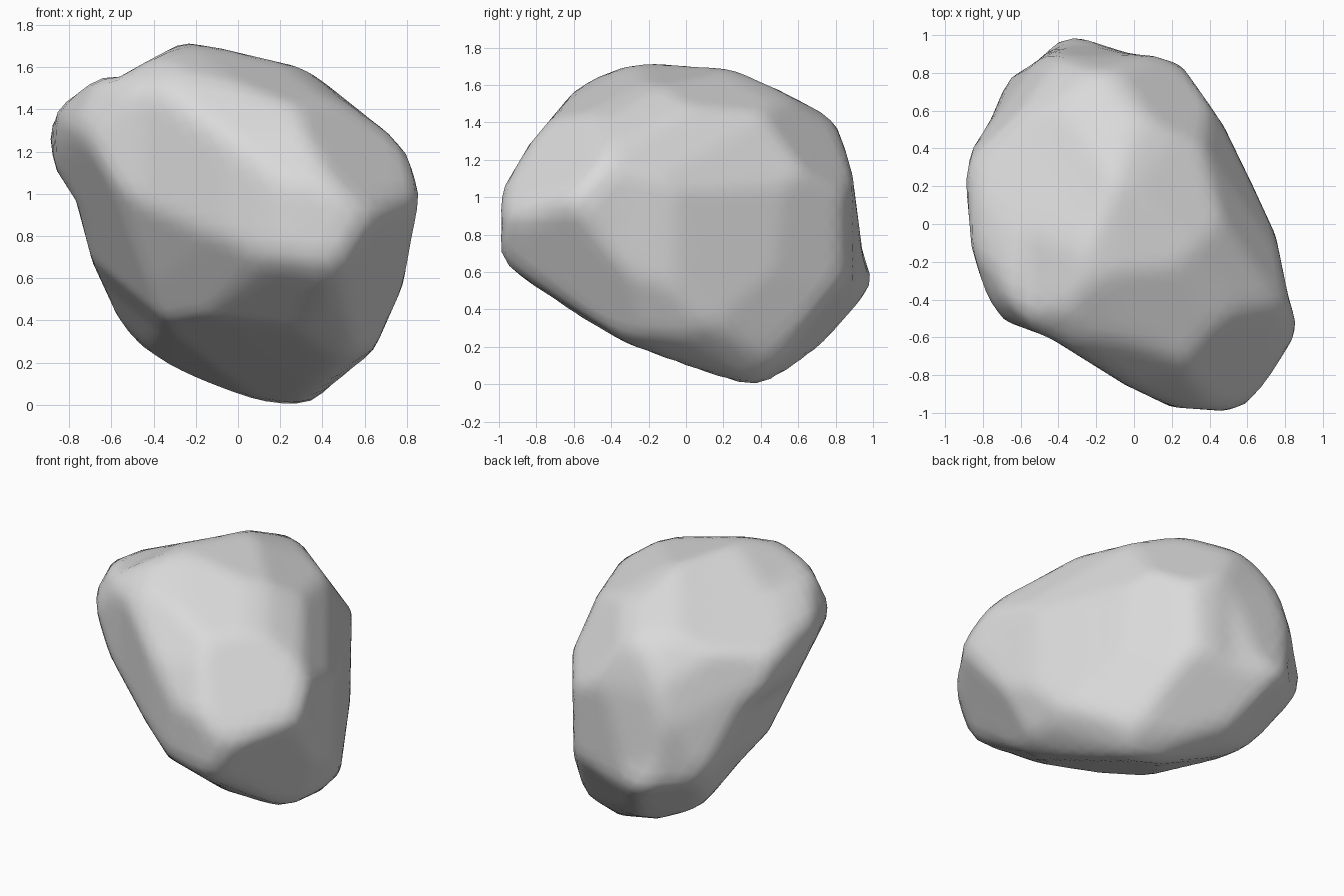
import bpy
import bmesh
from math import sin, cos, radians
from mathutils import Vector

default_cube = bpy.data.objects.get("Cube")
if default_cube:
    bpy.data.objects.remove(default_cube, do_unlink=True)

TURN, TILT = radians(35), radians(25)
HALF_HEIGHT = 0.858


def slanted_axes(side, depth, tilt):
    """Right and up axes of a slanted carving plane."""
    out = Vector((side * sin(TURN) * cos(tilt), depth * cos(TURN) * cos(tilt), sin(tilt)))
    right = Vector((0, 0, 1)).cross(out).normalized()
    return right, out.cross(right)


def outline(axes, *flat):
    """Outline corners, given in hundredths from the rock's centre."""
    corners = [Vector(pair) / 100 for pair in zip(flat[::2], flat[1::2])]
    return axes, list(zip(corners, corners[1:] + corners[:1]))


def cross(a, b):
    return a.x * b.y - a.y * b.x


def reach(direction, carving):
    """Distance from the centre to an outline's edge along a direction."""
    (right, up), edges = carving
    ray = Vector((direction.dot(right), direction.dot(up)))
    furthest = 0
    for start, end in edges:
        span = end - start
        det = cross(ray, span)
        if abs(det) < 1e-7:
            continue
        distance = cross(start, span) / det
        along = cross(start, ray) / det
        if distance > 0 and -1e-4 <= along <= 1.0001:
            furthest = max(furthest, distance)
    return furthest or 9


def carve(verts):
    """Trim everything outside the outlines and the flat facets."""
    for vert in verts:
        length = vert.co.length
        direction = vert.co / length
        limits = [reach(direction, carving) for carving in carvings]
        for normal, depth in facets:
            facing = direction.dot(normal)
            if facing > 0.1:
                limits.append(depth / facing)
        vert.co = direction * min(length, *limits)


X, Y, Z = Vector((1, 0, 0)), Vector((0, 1, 0)), Vector((0, 0, 1))

# Outlines that the boulder is carved to
front = outline((X, Z), -26, 86, -8, 83, 30, 74, 43, 67, 80, 39, 87, 23, 88, 10,
                80, -25, 64, -61, 48, -76, 33, -85, 17, -86, 0, -82, -36, -68,
                -46, -61, -57, -44, -69, -18, -77, 12, -87, 26, -89, 42, -86, 56,
                -64, 70, -59, 68, -43, 77)
side = outline((Y, Z), -16, 86, 1, 85, 28, 83, 36, 77, 48, 74, 71, 62, 79, 56,
               85, 40, 89, 26, 95, -20, 100, -22, 99, -36, 92, -47, 47, -86,
               21, -86, 0, -80, -31, -65, -53, -55, -75, -41, -100, -21,
               -100, 7, -97, 20, -84, 42, -59, 72, -46, 82)
top = outline((X, Y), -37, 100, -33, 100, -2, 90, 10, 89, 26, 84, 46, 55, 63, 20,
              75, -6, 82, -40, 88, -59, 79, -75, 63, -94, 48, -99, 20, -97,
              -5, -85, -45, -60, -72, -50, -77, -43, -86, -12, -89, 22,
              -86, 40, -69, 75, -50, 87)
front_corner = outline(slanted_axes(1, -1, TILT), 6, 86, 29, 83, 39, 77, 69, 37,
                       68, -17, 62, -61, 50, -72, 35, -79, 22, -81, -6, -73,
                       -42, -52, -56, -30, -82, 18, -86, 40, -86, 49, -76, 67,
                       -58, 74, -13, 82)
back_corner = outline(slanted_axes(-1, 1, TILT), -4, 82, 36, 82, 57, 79, 75, 65,
                      86, 42, 85, 32, 50, -36, 33, -54, 17, -73, 7, -83, -17, -89,
                      -40, -87, -58, -76, -65, -64, -69, -46, -69, 12, -54, 46,
                      -39, 68, -18, 79)
underside = outline(slanted_axes(1, 1, -TILT), 27, 82, 57, 75, 71, 65, 83, 51,
                    92, 26, 99, -9, 89, -23, 68, -46, 49, -54, 14, -61, -23, -60,
                    -56, -58, -99, -40, -107, -9, -107, 10, -99, 32, -63, 53,
                    -36, 69, 10, 80)
carvings = (front, side, top, front_corner, back_corner, underside)

# Broad flat facets: below the nose, two under the back, above the nose
facets = ((Vector((0.79, -0.4, -0.46)), 0.87),
          (Vector((0.26, 0.8, -0.54)), 0.9),
          (Vector((-0.5, 0.5, -0.7)), 0.9),
          (Vector((0.55, -0.55, 0.63)), 0.9))

# Boulder: a ball carved back to every outline and facet
bm = bmesh.new()
bmesh.ops.create_icosphere(bm, subdivisions=5, radius=2)
verts = list(bm.verts)
carve(verts)

# Soften the edges, swelling after each pass so that the bulk is kept
for _ in range(6):
    for factor in (0.5, -0.52):
        bmesh.ops.smooth_vert(bm, verts=verts, factor=factor,
                              use_axis_x=True, use_axis_y=True, use_axis_z=True)
carve(verts)

# Stand it on the ground
bmesh.ops.translate(bm, verts=verts, vec=(0, 0, HALF_HEIGHT))
bmesh.ops.recalc_face_normals(bm, faces=bm.faces)
for face in bm.faces:
    face.smooth = True

mesh = bpy.data.meshes.new("boulder")
bm.to_mesh(mesh)
bm.free()
boulder = bpy.data.objects.new("boulder", mesh)
bpy.context.collection.objects.link(boulder)

# Plain stone colour
stone = bpy.data.materials.new("light grey stone")
stone.use_nodes = True
grey = (0.7, 0.7, 0.7, 1)
stone.diffuse_color = grey
for node in stone.node_tree.nodes:
    if node.type == "BSDF_PRINCIPLED":
        node.inputs["Base Color"].default_value = grey
mesh.materials.append(stone)
